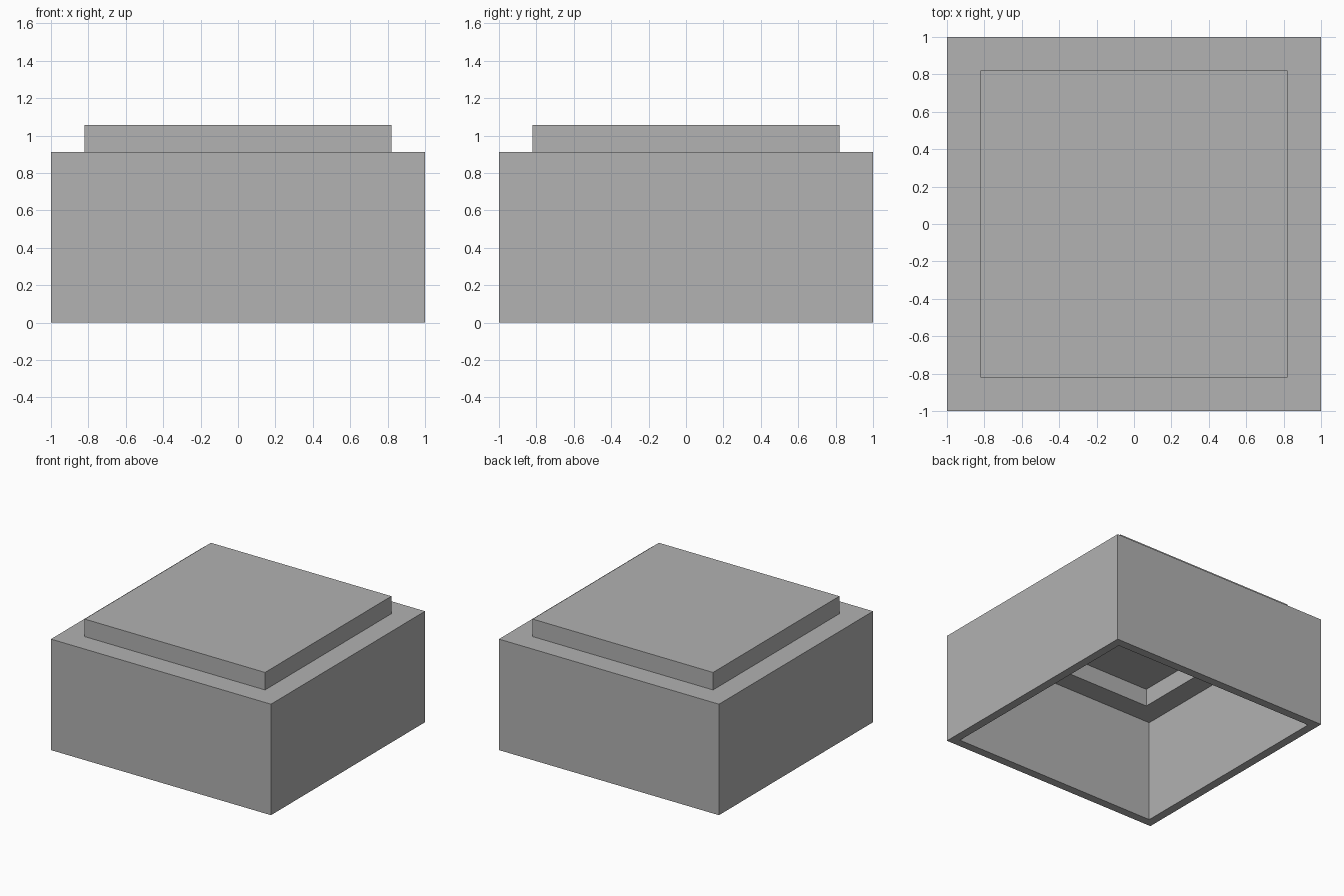
import bpy
import bmesh

if "Cube" in bpy.data.objects:
    bpy.data.objects.remove(bpy.data.objects["Cube"], do_unlink=True)

WALL = 0.07
BODY_HALF, BODY_TOP = 1.0, 0.912
STEP_HALF, STEP_TOP = 0.82, 1.056

grey = bpy.data.materials.new("plain grey")
grey.use_nodes = True
colour = (0.445, 0.445, 0.445, 1)
grey.diffuse_color = colour
grey.node_tree.nodes["Principled BSDF"].inputs["Base Color"].default_value = colour

# Stepped profile of half width and height, from the outer top down,
# round the open bottom rim and back up inside
profile = [
    (STEP_HALF, STEP_TOP),
    (STEP_HALF, BODY_TOP),
    (BODY_HALF, BODY_TOP),
    (BODY_HALF, 0),
    (BODY_HALF - WALL, 0),
    (BODY_HALF - WALL, BODY_TOP - WALL),
    (STEP_HALF - WALL, BODY_TOP - WALL),
    (STEP_HALF - WALL, STEP_TOP - WALL),
]

# Hollow stepped cover: square rings bridged along the profile, capped at both ends
bm = bmesh.new()
corners = [(-1, -1), (1, -1), (1, 1), (-1, 1)]
rings = [[bm.verts.new((sx * half, sy * half, z)) for sx, sy in corners]
         for half, z in profile]
for upper, lower in zip(rings, rings[1:]):
    for i in range(4):
        j = (i + 1) % 4
        bm.faces.new((upper[i], lower[i], lower[j], upper[j]))
bm.faces.new(rings[0])
bm.faces.new(rings[-1][::-1])
bmesh.ops.recalc_face_normals(bm, faces=bm.faces)

mesh = bpy.data.meshes.new("hollow_stepped_cover")
bm.to_mesh(mesh)
bm.free()
mesh.materials.append(grey)
cover = bpy.data.objects.new("hollow_stepped_cover", mesh)
bpy.context.collection.objects.link(cover)
